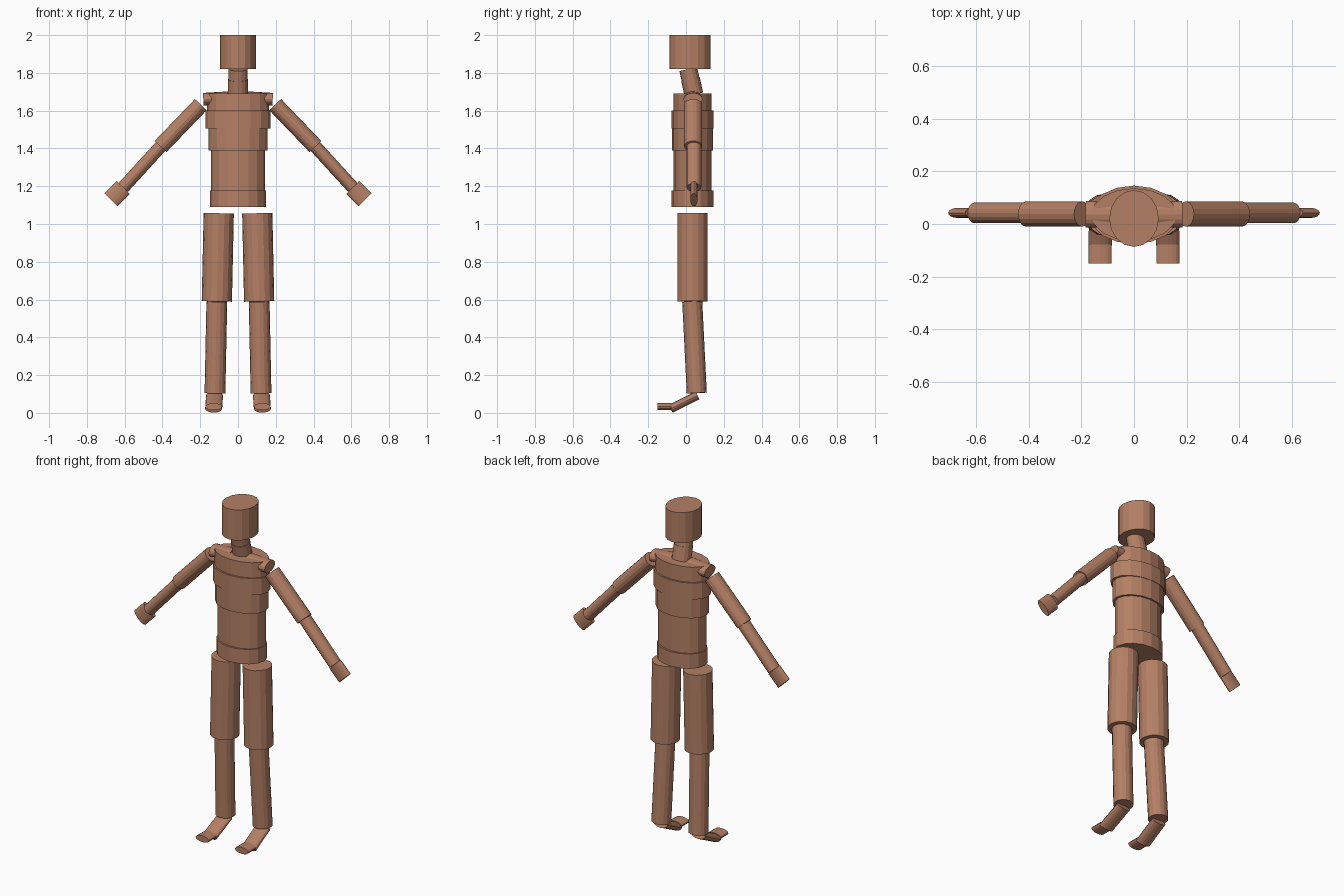
import bpy, math
from mathutils import Vector

if "Cube" in bpy.data.objects:
    bpy.data.objects.remove(bpy.data.objects["Cube"])

SIDES = 16
clay = bpy.data.materials.new("clay_brown")
clay.diffuse_color = (0.46, 0.215, 0.13, 1)
clay.use_nodes = True
clay.node_tree.nodes["Principled BSDF"].inputs["Base Color"].default_value = clay.diffuse_color


def limb(name, start, end, wide, deep, hint=(1, 0, 0)):
    """Elliptical cylinder from start to end; 'wide' is the radius along hint."""
    a, b = Vector(start), Vector(end)
    d = (b - a).normalized()
    u = Vector(hint)
    u = (u - d * u.dot(d)).normalized()
    v = d.cross(u)
    ring = [u * wide * math.cos(t) + v * deep * math.sin(t)
            for t in (2 * math.pi * i / SIDES for i in range(SIDES))]
    verts = [a + p for p in ring] + [b + p for p in ring]
    n = SIDES
    faces = [(i, (i + 1) % n, n + (i + 1) % n, n + i) for i in range(n)]
    faces += [tuple(reversed(range(n))), tuple(range(n, 2 * n))]
    mesh = bpy.data.meshes.new(name)
    mesh.from_pydata(verts, [], faces)
    mesh.materials.append(clay)
    obj = bpy.data.objects.new(name, mesh)
    bpy.context.collection.objects.link(obj)
    return obj


# Torso: stacked sections (name, bottom, top, half width, half depth)
for name, z0, z1, w, d in (
        ("pelvis", 1.09, 1.177, 0.147, 0.111),
        ("waist", 1.175, 1.392, 0.142, 0.100),
        ("ribs", 1.39, 1.507, 0.157, 0.109),
        ("chest", 1.505, 1.602, 0.171, 0.111),
        ("upper_chest", 1.60, 1.692, 0.163, 0.101)):
    limb(name, (0, 0.035, z0), (0, 0.035, z1), w, d)

# Neck and head
limb("lower_neck", (0, 0.042, 1.685), (0, 0.024, 1.765), 0.054, 0.050)
limb("upper_neck", (0, 0.024, 1.765), (0, 0.012, 1.82), 0.051, 0.048)
limb("head", (0, 0.021, 1.82), (0, 0.021, 2.0), 0.094, 0.108)

for side, s in (("left", 1), ("right", -1)):
    # Arms: the wide radius runs front to back
    y = (0, 1, 0)
    limb(side + "_shoulder", (s * 0.05, 0.035, 1.668), (s * 0.183, 0.037, 1.66), 0.050, 0.034, y)
    limb(side + "_upper_arm", (s * 0.197, 0.038, 1.632), (s * 0.41, 0.038, 1.41), 0.048, 0.043, y)
    limb(side + "_forearm", (s * 0.41, 0.042, 1.41), (s * 0.608, 0.042, 1.193), 0.039, 0.034, y)
    limb(side + "_hand", (s * 0.608, 0.042, 1.193), (s * 0.672, 0.042, 1.128), 0.019, 0.049, y)

    # Legs and feet
    limb(side + "_thigh", (s * 0.102, 0.035, 1.057), (s * 0.112, 0.035, 0.59), 0.080, 0.080)
    limb(side + "_shin", (s * 0.112, 0.033, 0.59), (s * 0.122, 0.057, 0.105), 0.055, 0.053)
    limb(side + "_foot", (s * 0.124, 0.06, 0.092), (s * 0.129, -0.08, 0.022), 0.045, 0.023)
    limb(side + "_toe", (s * 0.129, -0.078, 0.033), (s * 0.129, -0.15, 0.033), 0.044, 0.019)
